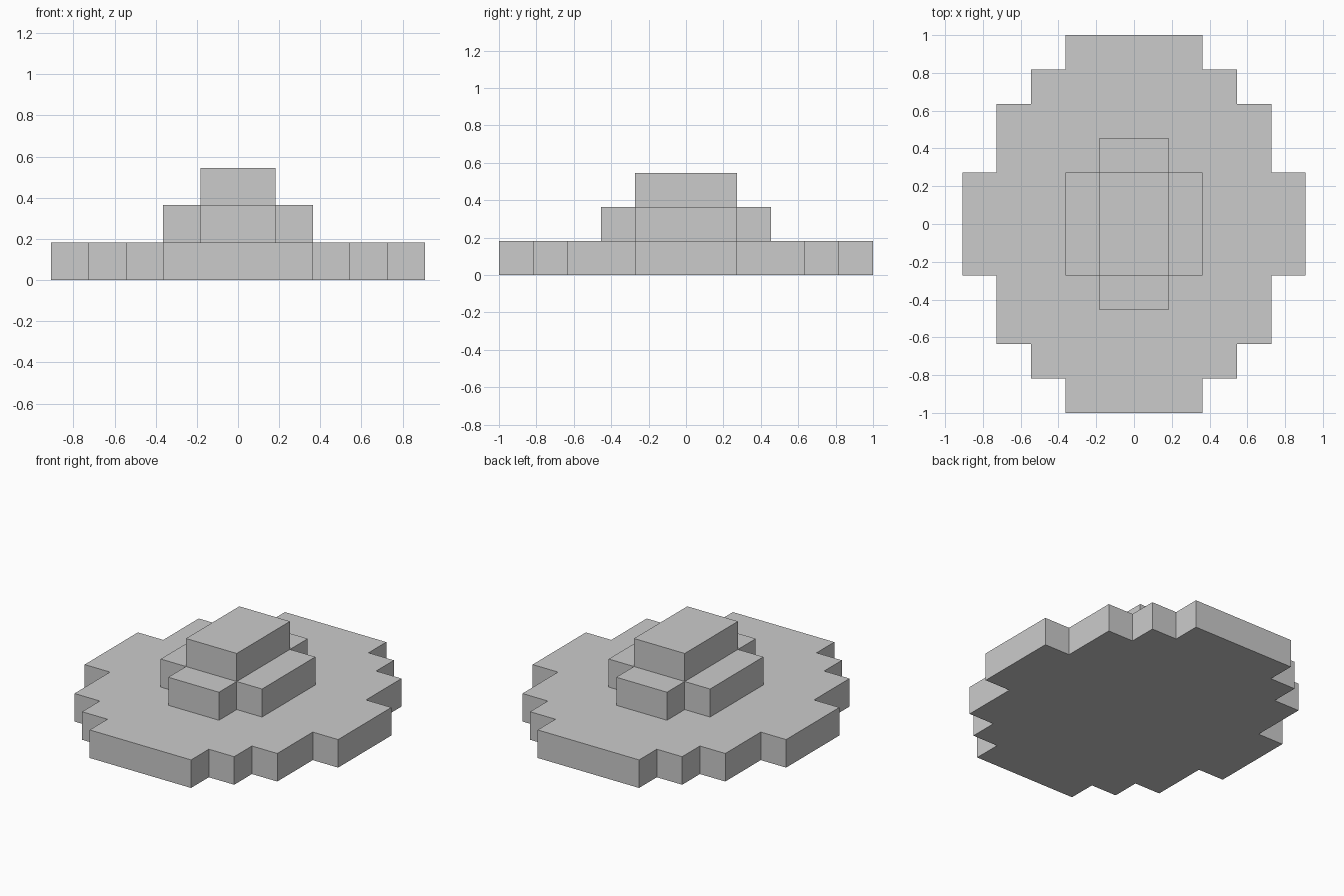
import bpy
import bmesh

if "Cube" in bpy.data.objects:
    bpy.data.objects.remove(bpy.data.objects["Cube"])

U = 1 / 11  # grid unit: the model is 22 units long


def stepped_slab(name, steps, z0, z1):
    """Extrude a stepped outline; steps are (half x, half y), widest first."""
    quarter = []
    for i, (hx, hy) in enumerate(steps):
        if i:
            quarter.append((hx, steps[i - 1][1]))
        quarter.append((hx, hy))
    # mirror the quarter across x, then the half across y
    half = quarter + [(-x, y) for x, y in reversed(quarter)]
    outline = half + [(x, -y) for x, y in reversed(half)]

    bm = bmesh.new()
    face = bm.faces.new([bm.verts.new((x * U, y * U, z0 * U)) for x, y in outline])
    ext = bmesh.ops.extrude_face_region(bm, geom=[face], use_keep_orig=True)
    top = [v for v in ext["geom"] if isinstance(v, bmesh.types.BMVert)]
    bmesh.ops.translate(bm, verts=top, vec=(0, 0, (z1 - z0) * U))
    bmesh.ops.recalc_face_normals(bm, faces=bm.faces[:])
    mesh = bpy.data.meshes.new(name)
    bm.to_mesh(mesh)
    bm.free()
    obj = bpy.data.objects.new(name, mesh)
    bpy.context.collection.objects.link(obj)
    return obj


# wide stepped base, cross-shaped middle tier, plain top block
stepped_slab("base_slab", [(10, 3), (8, 7), (6, 9), (4, 11)], 0, 2)
stepped_slab("middle_cross", [(4, 3), (2, 5)], 2, 4)
stepped_slab("top_block", [(2, 3)], 4, 6)
